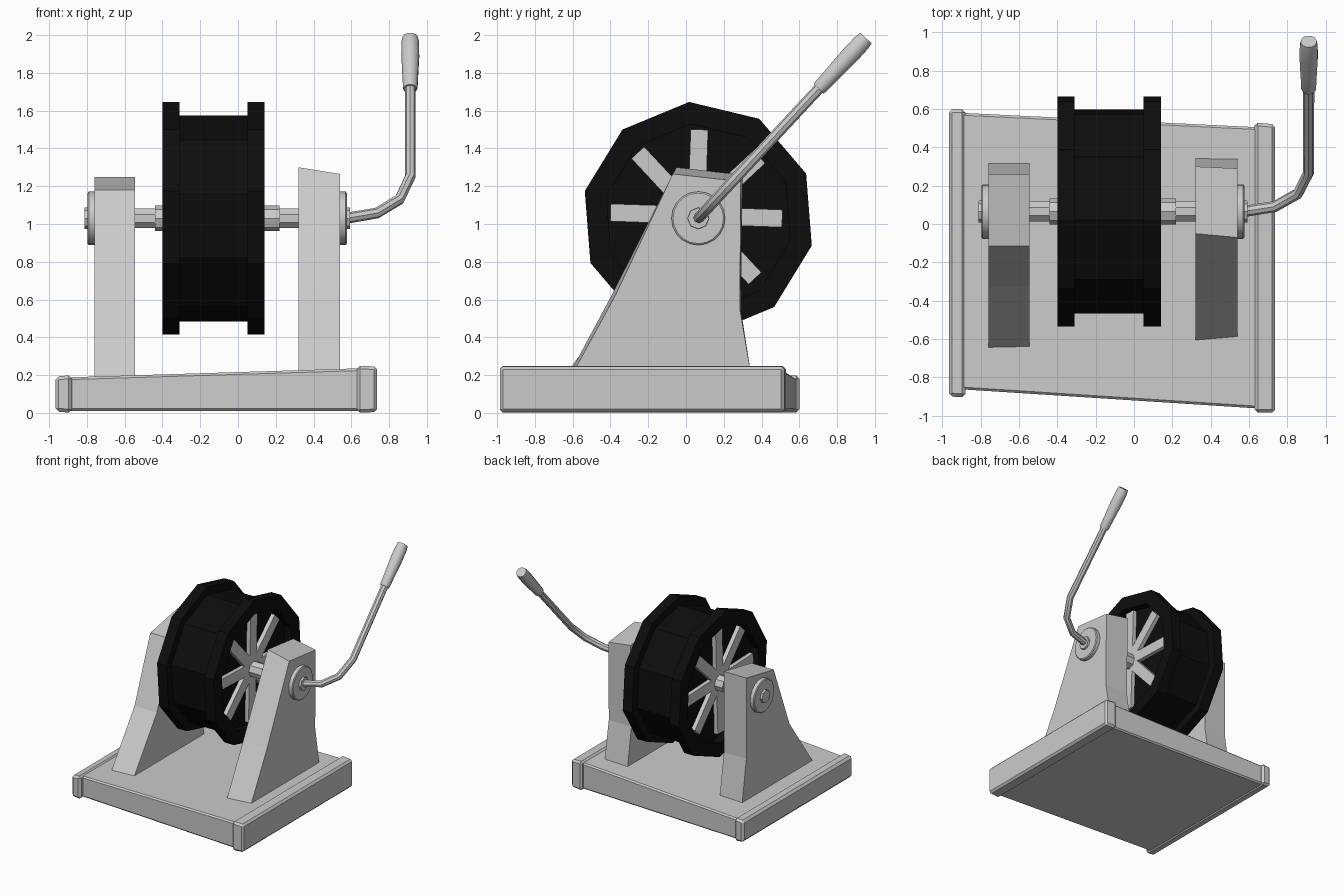
import bpy, bmesh, math
from mathutils import Vector

if "Cube" in bpy.data.objects:
    bpy.data.objects.remove(bpy.data.objects["Cube"])

CY, CZ = 0.065, 1.03  # axle line


def finish(name, bm, mat=None, smooth=None, bevel=0):
    bmesh.ops.remove_doubles(bm, verts=bm.verts, dist=1e-5)
    bmesh.ops.recalc_face_normals(bm, faces=bm.faces)
    me = bpy.data.meshes.new(name)
    bm.to_mesh(me)
    bm.free()
    ob = bpy.data.objects.new(name, me)
    bpy.context.collection.objects.link(ob)
    if mat:
        me.materials.append(mat)
    if bevel:
        m = ob.modifiers.new("bevel", 'BEVEL')
        m.width, m.segments = bevel, 1
    if smooth:
        bpy.ops.object.select_all(action='DESELECT')
        bpy.context.view_layer.objects.active = ob
        ob.select_set(True)
        bpy.ops.object.shade_smooth_by_angle(angle=math.radians(smooth))
    return ob


def loft(name, xa, pa, xb, pb, **kw):
    """Solid between two matching (y, z) sections at xa and xb."""
    bm = bmesh.new()
    a = [bm.verts.new((xa, *p)) for p in pa]
    b = [bm.verts.new((xb, *p)) for p in pb]
    bm.faces.new(a)
    bm.faces.new(b)
    n = len(a)
    for i in range(n):
        j = (i + 1) % n
        bm.faces.new((a[i], a[j], b[j], b[i]))
    return finish(name, bm, **kw)


def lathe(name, profile, sides, origin=(0, CY, CZ), axis=(1, 0, 0), phase=0, **kw):
    """Revolve (distance along axis, radius) points around an axis."""
    rot = Vector((1, 0, 0)).rotation_difference(Vector(axis))
    bm = bmesh.new()
    rings = []
    for t, r in profile:
        angs = [math.radians(phase) + 2 * math.pi * i / sides for i in range(sides)]
        rings.append([bm.verts.new(Vector(origin) + rot @ Vector((t, r * math.cos(a), r * math.sin(a))))
                      for a in angs])
    for p, q in zip(rings, rings[1:]):
        for i in range(sides):
            j = (i + 1) % sides
            bm.faces.new((p[i], p[j], q[j], q[i]))
    bm.faces.new(rings[0])
    bm.faces.new(rings[-1])
    return finish(name, bm, **kw)


def rect(y0, y1, z0, z1):
    return [(y0, z0), (y1, z0), (y1, z1), (y0, z1)]


def slab(y0, y1, z0, z1, c=0.012):
    return [(y0, z0 + c), (y0 + c, z0), (y1 - c, z0), (y1, z0 + c),
            (y1, z1 - c), (y1 - c, z1), (y0 + c, z1), (y0, z1 - c)]


black = bpy.data.materials.new("black")
black.diffuse_color = (0.004, 0.004, 0.004, 1)
black.use_nodes = True
black.node_tree.nodes["Principled BSDF"].inputs["Base Color"].default_value = black.diffuse_color

# Skewed base board with two end caps
loft("base_board", -0.90, slab(-0.863, 0.58, 0.01, 0.188),
     0.65, slab(-0.963, 0.505, 0.01, 0.236))
loft("base_cap_left", -0.967, rect(-0.90, 0.60, 0.008, 0.192),
     -0.88, rect(-0.905, 0.60, 0.0, 0.20), bevel=0.018)
loft("base_cap_right", 0.63, rect(-0.985, 0.53, 0.0, 0.25),
     0.737, rect(-0.985, 0.52, 0.005, 0.245), bevel=0.016)

# Leaning supports
left = [(-0.66, 0.17), (-0.33, 0.63), (-0.115, 1.18), (0.26, 1.25), (0.26, 0.55), (0.32, 0.17)]
loft("support_left", -0.76, left, -0.545, left)
loft("support_right",
     0.32, [(-0.62, 0.2), (-0.39, 0.63), (-0.05, 1.30), (0.30, 1.26), (0.29, 0.55), (0.345, 0.2)],
     0.54, [(-0.605, 0.2), (-0.37, 0.63), (-0.07, 1.265), (0.29, 1.225), (0.285, 0.55), (0.345, 0.2)])

# Ten-sided reel with recessed sides
RIM, DRUM, INNER = 0.618, 0.547, 0.50
lathe("reel", [(-0.33, 0.02), (-0.33, INNER), (-0.40, INNER), (-0.40, RIM), (-0.31, RIM),
               (-0.31, DRUM), (0.05, DRUM), (0.05, RIM), (0.14, RIM), (0.14, INNER),
               (0.07, INNER), (0.07, 0.02)], 10, phase=22.5, mat=black)

# Spokes on both sides of the reel
for side, x0, x1 in (("left", -0.365, -0.325), ("right", 0.065, 0.105)):
    bm = bmesh.new()
    for k in range(8):
        a = math.radians(45 * k - 2)
        u, v = Vector((0, math.cos(a), math.sin(a))), Vector((0, -math.sin(a), math.cos(a)))
        c = Vector((0, CY - 0.01, CZ + 0.015))
        ends = []
        for x in (x0, x1):
            ends.append([bm.verts.new(c + Vector((x, 0, 0)) + u * r + v * w)
                         for r, w in ((0.03, -0.047), (0.455, -0.046), (0.455, 0.046), (0.03, 0.047))])
        p, q = ends
        bm.faces.new(p)
        bm.faces.new(q)
        for i in range(4):
            j = (i + 1) % 4
            bm.faces.new((p[i], p[j], q[j], q[i]))
    # keep each spoke a separate box
    finish("spokes_" + side, bm)

# Axle, hubs, washers and nuts
lathe("axle", [(-0.79, 0.056), (0.56, 0.056)], 8, phase=22.5)
lathe("hub_left", [(-0.44, 0.067), (-0.32, 0.067)], 8)
lathe("hub_right", [(0.06, 0.067), (0.22, 0.067)], 8)
for side, x, s in (("left", -0.76, -1), ("right", 0.54, 1)):
    lathe("washer_" + side, [(x - s * 0.01, 0.142), (x + s * 0.03, 0.142), (x + s * 0.036, 0.134)], 20,
          smooth=30)
    lathe("nut_" + side, [(x + s * 0.03, 0.058), (x + s * 0.053, 0.056)], 8)

# Bent crank rod, lying in a tilted plane
K = 0.93
cu = bpy.data.curves.new("crank_rod", 'CURVE')
cu.dimensions = '3D'
cu.bevel_depth, cu.bevel_resolution, cu.use_fill_caps = 0.029, 2, True
path = [(0.56, 1.03), (0.60, 1.035), (0.735, 1.058), (0.855, 1.13), (0.912, 1.25), (0.912, 1.74)]
sp = cu.splines.new('POLY')
sp.points.add(len(path) - 1)
for pt, (x, z) in zip(sp.points, path):
    pt.co = (x, CY + K * (z - CZ), z, 1)
rod = bpy.data.objects.new("crank_rod", cu)
bpy.context.collection.objects.link(rod)
bpy.ops.object.select_all(action='DESELECT')
bpy.context.view_layer.objects.active = rod
rod.select_set(True)
bpy.ops.object.convert(target='MESH')
bpy.ops.object.shade_smooth_by_angle(angle=math.radians(40))

# Handle grip
d = Vector((0, K, 1)).normalized()
lathe("crank_grip", [(0, 0.036), (0.015, 0.040), (0.10, 0.043), (0.24, 0.049), (0.33, 0.048), (0.368, 0.042)],
      12, origin=(0.912, CY + K * (1.715 - CZ), 1.715), axis=d, smooth=40)
